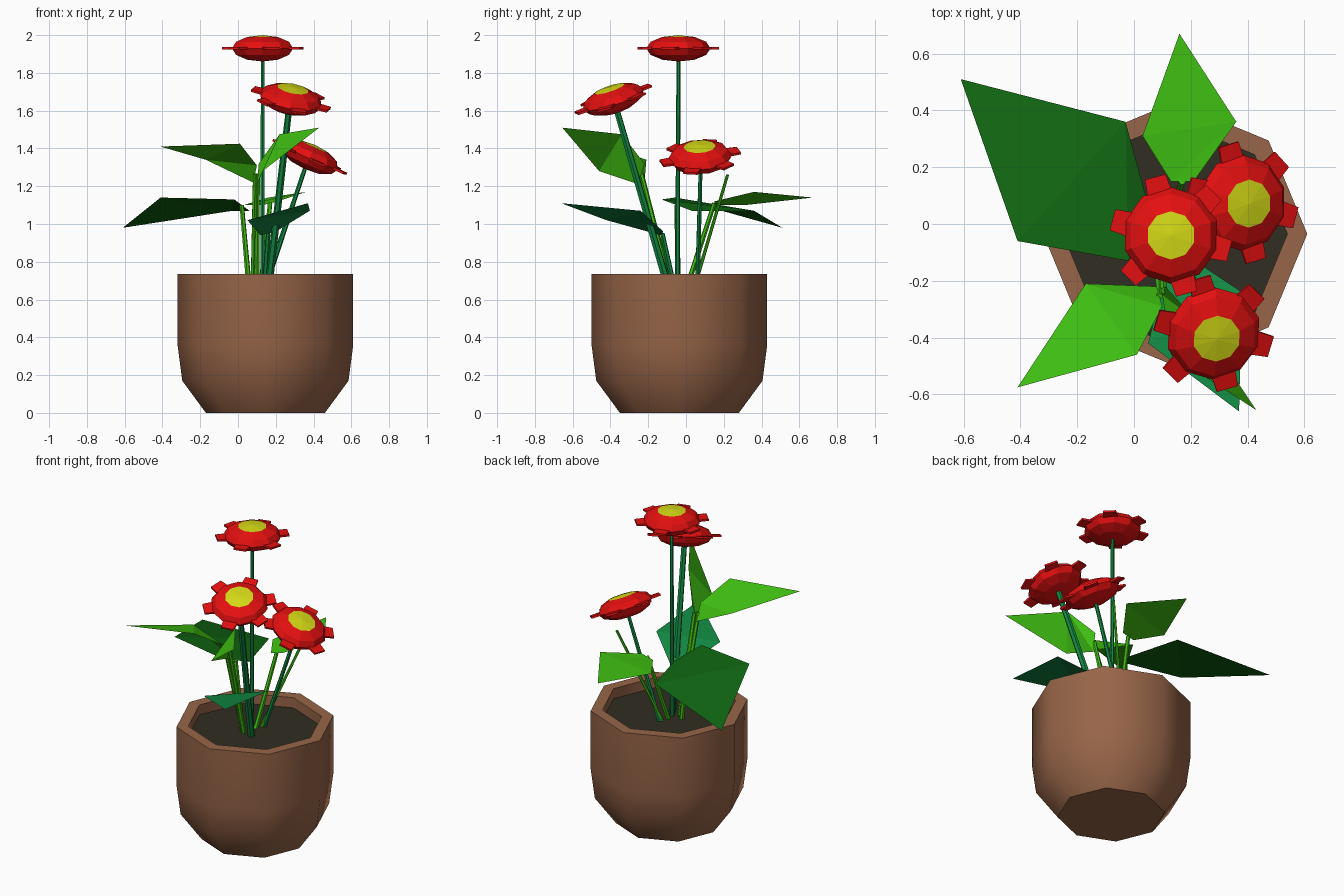
import bpy, bmesh
from math import cos, sin, pi, radians
from mathutils import Vector, Matrix

cube = bpy.data.objects.get("Cube")
if cube:
    bpy.data.objects.remove(cube, do_unlink=True)


def material(name, rgb):
    m = bpy.data.materials.new(name)
    m.use_nodes = True
    m.diffuse_color = (*rgb, 1)
    m.node_tree.nodes["Principled BSDF"].inputs["Base Color"].default_value = (*rgb, 1)
    return m


CLAY = material("clay", (0.31, 0.13, 0.065))
SOIL = material("soil", (0.03, 0.026, 0.016))
RED = material("petal red", (0.78, 0.005, 0.005))
YELLOW = material("pollen yellow", (0.66, 0.7, 0.008))
TEAL = material("blue green", (0.006, 0.25, 0.055))
DARK = material("dark green", (0.005, 0.13, 0.006))
LIGHT = material("light green", (0.05, 0.53, 0.006))
POT = Vector((0.145, -0.035, 0))
SOIL_Z = 0.67


def finish(name, bm, mats, normals=True):
    if normals:
        bmesh.ops.recalc_face_normals(bm, faces=bm.faces)
    mesh = bpy.data.meshes.new(name)
    bm.to_mesh(mesh)
    bm.free()
    for m in mats:
        mesh.materials.append(m)
    ob = bpy.data.objects.new(name, mesh)
    bpy.context.collection.objects.link(ob)
    return ob


def ring(bm, radius, z, sides=8):
    return [bm.verts.new(POT + Vector((radius * cos(2 * pi * i / sides),
                                       radius * sin(2 * pi * i / sides), z)))
            for i in range(sides)]


# Pot: octagonal turned profile, outside then over the rim
bm = bmesh.new()
profile = [(0.315, 0), (0.44, 0.17), (0.465, 0.36), (0.465, 0.735),
           (0.395, 0.735), (0.395, 0.64), (0.2, 0.6)]
rings = [ring(bm, r, z) for r, z in profile]
for low, high in zip(rings, rings[1:]):
    for i in range(8):
        j = (i + 1) % 8
        bm.faces.new((low[i], low[j], high[j], high[i]))
bm.faces.new(rings[0][::-1])
bm.faces.new(rings[-1])
pot = finish("pot", bm, [CLAY])
bpy.context.view_layer.objects.active = pot
pot.select_set(True)
bpy.ops.object.shade_smooth_by_angle(angle=radians(50))
pot.select_set(False)

# Soil
bm = bmesh.new()
bm.faces.new(ring(bm, 0.395, SOIL_Z))
finish("soil", bm, [SOIL], normals=False)


def stem(name, start, end, radius, mat):
    a, b = Vector((*start, SOIL_Z - 0.02)), Vector(end)
    bm = bmesh.new()
    turn = (b - a).to_track_quat('Z', 'Y').to_matrix().to_4x4()
    bmesh.ops.create_cone(bm, cap_ends=True, segments=6, radius1=radius,
                          radius2=radius * 0.8, depth=(b - a).length,
                          matrix=Matrix.Translation((a + b) / 2) @ turn)
    finish(name, bm, [mat])


def flower(name, centre, normal, foot, radius):
    centre, normal = Vector(centre), Vector(normal).normalized()
    bm = bmesh.new()
    # Flattened ball with a yellow cap on top
    bmesh.ops.create_uvsphere(bm, u_segments=10, v_segments=6, radius=0.17)
    bmesh.ops.scale(bm, vec=(1, 1, 0.41), verts=bm.verts)
    for f in bm.faces:
        f.material_index = int(f.calc_center_median().z > 0.06)
    # Six short petals round the middle
    for k in range(6):
        petal = bmesh.ops.create_cube(bm, size=1)["verts"]
        bmesh.ops.scale(bm, vec=(0.08, 0.09, 0.012), verts=petal)
        bmesh.ops.translate(bm, vec=(0.173, 0, 0), verts=petal)
        for v in petal:
            if v.co.x > 0.2:
                v.co.y *= 0.85
        bmesh.ops.rotate(bm, verts=petal, matrix=Matrix.Rotation(radians(45 + 60 * k), 3, 'Z'))
    turn = Vector((0, 0, 1)).rotation_difference(normal).to_matrix().to_4x4()
    bm.transform(Matrix.Translation(centre) @ turn)
    finish(name + "_bloom", bm, [RED, YELLOW])
    stem(name + "_stem", foot, centre - normal * 0.05, radius, TEAL)


flower("tall_flower", (0.13, -0.04, 1.93), (0, 0, 1), (0.13, -0.045), 0.013)
flower("front_flower", (0.28, -0.385, 1.66), (0.2, -0.33, 1), (0.16, -0.09), 0.021)
flower("side_flower", (0.38, 0.075, 1.355), (0.45, -0.06, 1), (0.14, 0.06), 0.014)


def leaf(name, tip, left, right, base_left, base_right, foot, mat, stem_mat=LIGHT):
    bm = bmesh.new()
    t, l, r, bl, br = (bm.verts.new(p) for p in (tip, left, right, base_left, base_right))
    bm.faces.new((l, r, t))
    bm.faces.new((bl, br, r))
    bm.faces.new((bl, r, l))
    if sum(f.normal.z for f in bm.faces if not f.normal_update()) < 0:
        bmesh.ops.reverse_faces(bm, faces=bm.faces)
    finish(name, bm, [mat], normals=False)
    stem(name + "_stem", foot, (Vector(base_left) + Vector(base_right)) / 2, 0.015, stem_mat)


leaf("large_leaf", (-0.61, 0.51, 0.98), (-0.41, -0.06, 1.14), (-0.03, 0.36, 1.07),
     (-0.02, -0.13, 1.13), (0.06, 0.03, 1.07), (0.06, -0.04), DARK)
leaf("back_leaf", (0.16, 0.67, 1.14), (0.03, 0.31, 1.1), (0.36, 0.36, 1.17),
     (0.13, 0.15, 1.1), (0.21, 0.15, 1.12), (0.12, 0), LIGHT)
leaf("right_leaf", (-0.41, -0.575, 1.41), (0.01, -0.46, 1.425), (-0.17, -0.21, 1.34),
     (0.1, -0.29, 1.31), (0.08, -0.22, 1.22), (0.08, -0.06), LIGHT)
leaf("front_leaf", (0.43, -0.655, 1.51), (0.13, -0.46, 1.28), (0.22, -0.34, 1.475),
     (0.1, -0.25, 1.21), (0.11, -0.22, 1.32), (0.1, -0.08), LIGHT)
leaf("low_leaf", (0.37, -0.66, 1.11), (0.05, -0.42, 1.02), (0.38, -0.24, 1.07),
     (0.12, -0.13, 0.94), (0.2, -0.12, 0.96), (0.14, -0.06), TEAL, TEAL)

# Bare shoot without a leaf
stem("bare_shoot", (0.13, 0.04), (0.34, 0.22, 1.26), 0.01, LIGHT)
